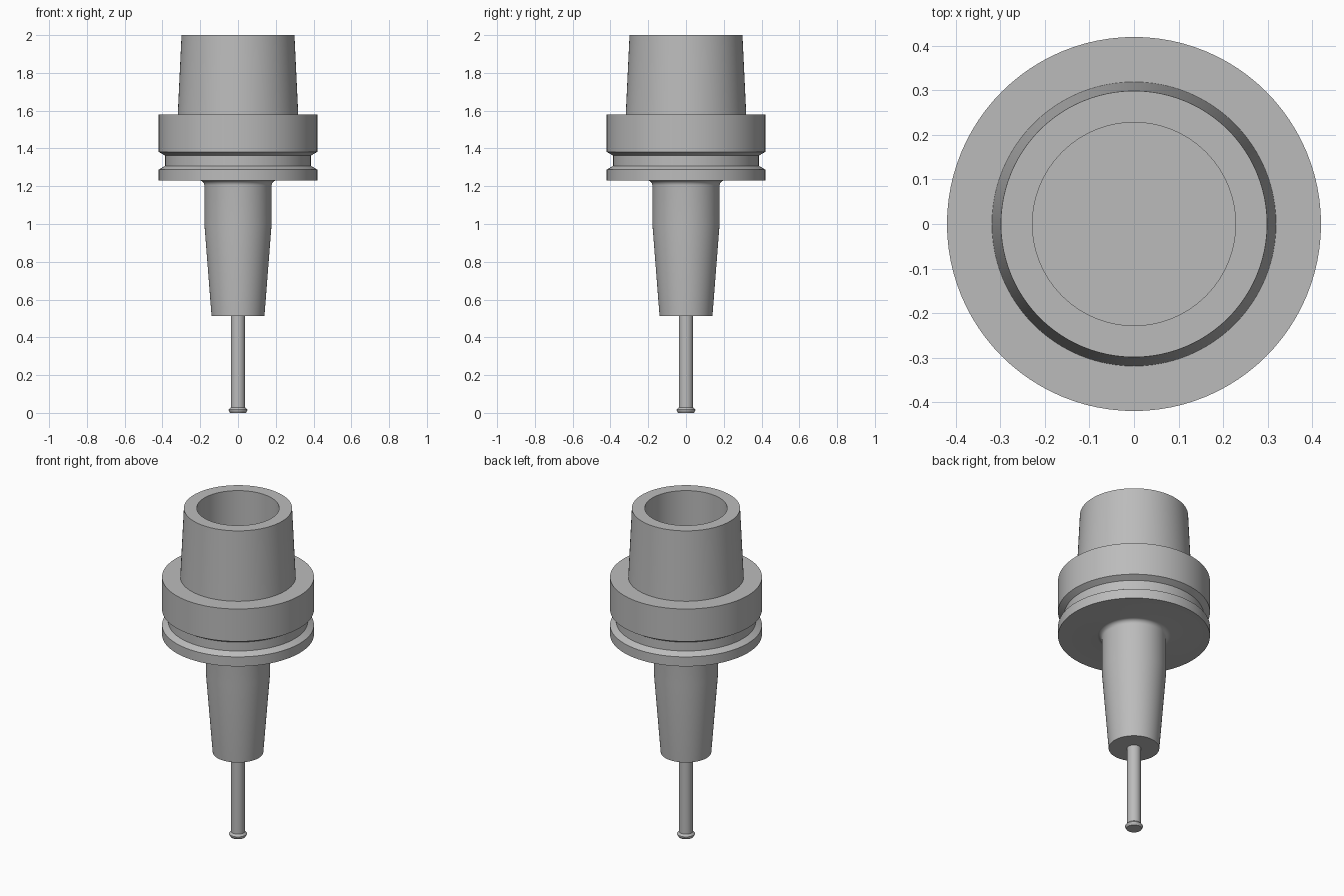
import bpy, bmesh, math

cube = bpy.data.objects.get("Cube")
if cube:
    bpy.data.objects.remove(cube, do_unlink=True)

SIDES = 96

steel = bpy.data.materials.new("grey_steel")
steel.use_nodes = True
GREY = (0.5, 0.5, 0.5, 1.0)
steel.diffuse_color = GREY
steel.node_tree.nodes["Principled BSDF"].inputs["Base Color"].default_value = GREY


def lathe(name, profile):
    """Revolve (radius, height) points, listed upwards along the outside, about z."""
    bm = bmesh.new()
    verts = [bm.verts.new((r, 0, z)) for r, z in profile]
    edges = [bm.edges.new(pair) for pair in zip(verts, verts[1:])]
    bmesh.ops.spin(bm, geom=verts + edges, axis=(0, 0, 1), cent=(0, 0, 0),
                   angle=math.tau, steps=SIDES, use_duplicate=False)
    bmesh.ops.remove_doubles(bm, verts=bm.verts, dist=1e-5)
    bmesh.ops.recalc_face_normals(bm, faces=bm.faces)
    mesh = bpy.data.meshes.new(name)
    bm.to_mesh(mesh)
    bm.free()
    mesh.materials.append(steel)
    obj = bpy.data.objects.new(name, mesh)
    bpy.context.collection.objects.link(obj)
    bpy.ops.object.select_all(action="DESELECT")
    obj.select_set(True)
    bpy.context.view_layer.objects.active = obj
    bpy.ops.object.shade_smooth_by_angle(angle=math.radians(20))
    return obj


# Cutting tool: thin shank with a small flared disc at the tip
lathe("cutter", [(0, 0), (0.042, 0), (0.049, 0.012), (0.049, 0.017),
                 (0.038, 0.029), (0.038, 0.515)])

# Holder: tapered nose, filleted neck, grooved flange, hollow taper on top
FILLET = 0.025
NECK, FLANGE_BASE = 0.178, 1.23
fillet = [(NECK + FILLET * (1 - math.cos(a)), FLANGE_BASE - FILLET * (1 - math.sin(a)))
          for a in (math.radians(15 * i) for i in range(7))]
nose = [(0, 0.513), (0.14, 0.513), (NECK, 1.0)]
flange = [(0.42, FLANGE_BASE), (0.42, 1.288), (0.386, 1.308),
          (0.386, 1.362), (0.42, 1.382), (0.42, 1.58)]
taper = [(0.319, 1.58), (0.299, 2.0)]
bore = [(0.228, 2.0), (0.228, 1.58), (0, 1.58)]
lathe("tool_holder", nose + fillet + flange + taper + bore)
